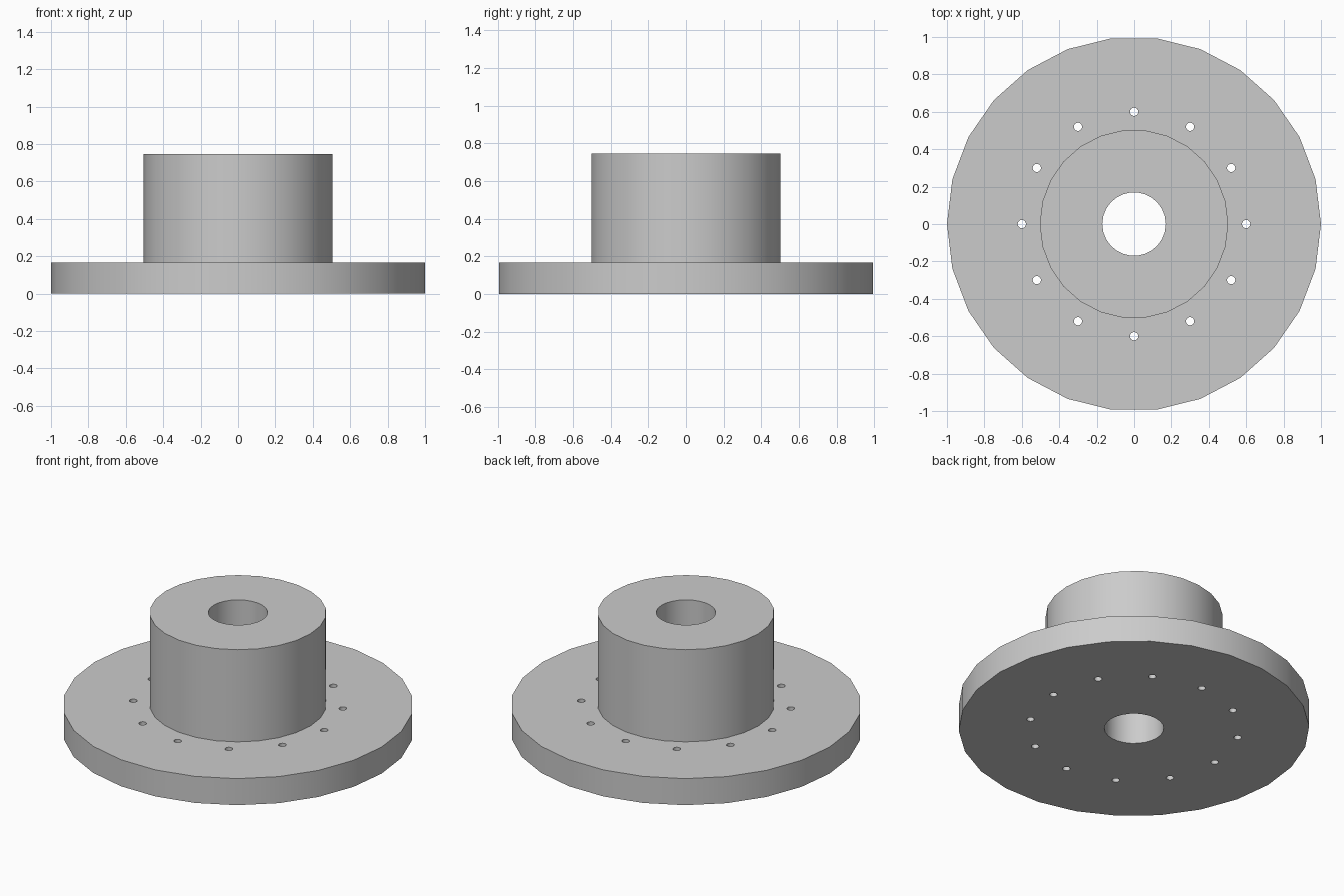
import bpy, bmesh, math
from mathutils import Matrix, Vector

cube = bpy.data.objects.get("Cube")
if cube:
    bpy.data.objects.remove(cube, do_unlink=True)

SIDES = 26
BORE_R, HUB_R, RIM_R = 0.17, 0.504, 1.0
FLANGE_H, TOP_H = 0.167, 0.747
HOLES, HOLE_R, HOLE_RING = 12, 0.022, 0.6

grey = bpy.data.materials.new("light_grey")
grey.use_nodes = True
colour = (0.6, 0.6, 0.6, 1.0)
grey.diffuse_color = colour
grey.node_tree.nodes["Principled BSDF"].inputs["Base Color"].default_value = colour


def make_object(name, bm):
    bmesh.ops.recalc_face_normals(bm, faces=bm.faces)
    mesh = bpy.data.meshes.new(name)
    bm.to_mesh(mesh)
    bm.free()
    mesh.materials.append(grey)
    obj = bpy.data.objects.new(name, mesh)
    bpy.context.collection.objects.link(obj)
    return obj


# Flange, hub and bore turned from one closed profile
profile = [(BORE_R, 0), (RIM_R, 0), (RIM_R, FLANGE_H),
           (HUB_R, FLANGE_H), (HUB_R, TOP_H), (BORE_R, TOP_H)]
bm = bmesh.new()
verts = [bm.verts.new((r, 0, z)) for r, z in profile]
edges = [bm.edges.new((v, verts[i - 1])) for i, v in enumerate(verts)]
bmesh.ops.spin(bm, geom=verts + edges, cent=(0, 0, 0), axis=(0, 0, 1),
               angle=math.tau, steps=SIDES)
bmesh.ops.remove_doubles(bm, verts=bm.verts, dist=0.0001)
body = make_object("flanged_hub", bm)

# Ring of drills for the bolt holes
bm = bmesh.new()
for i in range(HOLES):
    a = math.tau * i / HOLES
    centre = Vector((math.cos(a), math.sin(a), 0)) * HOLE_RING
    centre.z = FLANGE_H / 2
    bmesh.ops.create_cone(bm, cap_ends=True, segments=SIDES, radius1=HOLE_R,
                          radius2=HOLE_R, depth=FLANGE_H * 2,
                          matrix=Matrix.Translation(centre))
drills = make_object("bolt_hole_drills", bm)
drills.hide_render = True

# Drill the flange, then discard the drills
cut = body.modifiers.new("bolt_holes", "BOOLEAN")
cut.operation = "DIFFERENCE"
cut.solver = "EXACT"
cut.object = drills
bpy.ops.object.select_all(action="DESELECT")
body.select_set(True)
bpy.context.view_layer.objects.active = body
bpy.ops.object.modifier_apply(modifier=cut.name)
bpy.data.objects.remove(drills, do_unlink=True)

bpy.ops.object.shade_smooth_by_angle(angle=math.radians(30))
